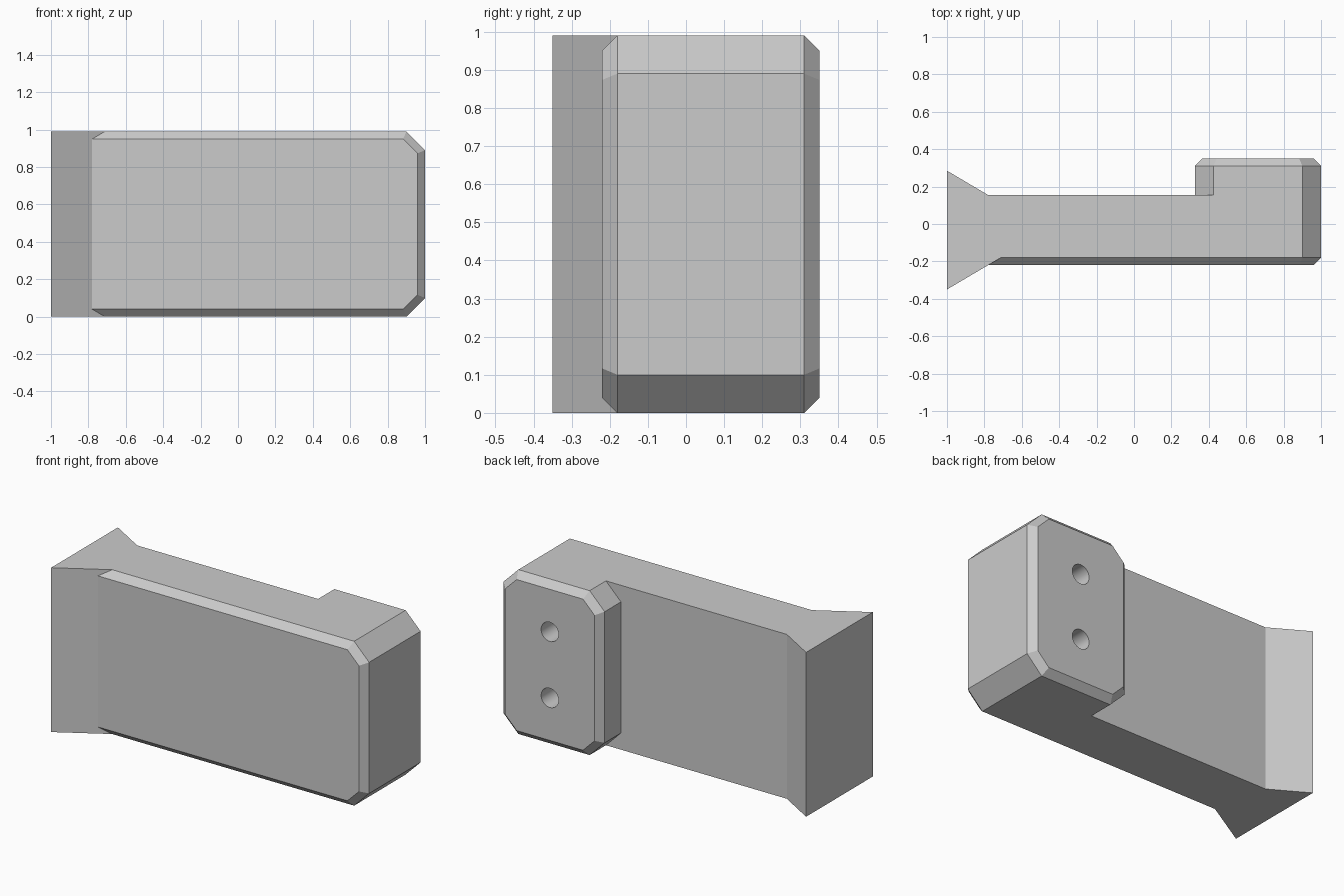
import bpy
import bmesh
import math

default = bpy.data.objects.get("Cube")
if default:
    bpy.data.objects.remove(default, do_unlink=True)

HEIGHT = 0.99
CORNER = 0.10   # clipped corners
RIM = 0.04      # bevel around the outer faces

grey = bpy.data.materials.new("plain_grey")
grey.use_nodes = True
grey.diffuse_color = (0.6, 0.6, 0.6, 1)
grey.node_tree.nodes["Principled BSDF"].inputs["Base Color"].default_value = (0.6, 0.6, 0.6, 1)


def loft(name, rings):
    """Solid through a list of matching closed rings, capped at both ends."""
    bm = bmesh.new()
    loops = [[bm.verts.new(p) for p in ring] for ring in rings]
    count = len(rings[0])
    for a, b in zip(loops, loops[1:]):
        for i in range(count):
            j = (i + 1) % count
            bm.faces.new((a[i], a[j], b[j], b[i]))
    bm.faces.new(loops[0])
    bm.faces.new(loops[-1])
    bmesh.ops.recalc_face_normals(bm, faces=bm.faces)
    mesh = bpy.data.meshes.new(name)
    bm.to_mesh(mesh)
    bm.free()
    mesh.materials.append(grey)
    obj = bpy.data.objects.new(name, mesh)
    bpy.context.collection.objects.link(obj)
    return obj


def plate_ring(left, right, y, inset, clip_left):
    """Upright outline with clipped corners, shrunk evenly by inset."""
    cut = CORNER - inset * (2 - math.sqrt(2))
    low, high, right = inset, HEIGHT - inset, right - inset
    ring = [(right - cut, y, low), (right, y, low + cut),
            (right, y, high - cut), (right - cut, y, high)]
    if clip_left:
        left += inset
        ring += [(left + cut, y, high), (left, y, high - cut),
                 (left, y, low + cut), (left + cut, y, low)]
    else:
        ring += [(left, y, high), (left, y, low)]
    return ring


def plate(name, left, right, y_inner, y_outer, clip_left):
    """Plate whose outer face has a bevelled rim."""
    shoulder = y_outer - math.copysign(RIM, y_outer - y_inner)
    return loft(name, [plate_ring(left, right, y_inner, 0, clip_left),
                       plate_ring(left, right, shoulder, 0, clip_left),
                       plate_ring(left, right, y_outer, RIM, clip_left)])


def combine(target, tool, operation):
    mod = target.modifiers.new(operation.lower(), 'BOOLEAN')
    mod.operation = operation
    mod.solver = 'EXACT'
    mod.object = tool
    bpy.context.view_layer.objects.active = target
    bpy.ops.object.modifier_apply(modifier=mod.name)
    bpy.data.objects.remove(tool, do_unlink=True)


# Long slab with a bevelled front
body = plate("block_body", -0.9, 1.0, 0.155, -0.22, False)

# Flared end
outline = [(-1, -0.35), (-0.712, -0.18), (-0.712, 0.155), (-0.78, 0.155), (-1, 0.285)]
flare = loft("flared_end", [[(x, y, z) for x, y in outline] for z in (0, HEIGHT)])
combine(body, flare, 'UNION')

# Raised pad on the back
pad = plate("back_pad", 0.325, 1.0, 0.05, 0.35, True)
combine(body, pad, 'UNION')

# Two blind screw holes in the pad
for z in (0.296, 0.694):
    angles = [2 * math.pi * i / 32 for i in range(32)]
    hole = loft("screw_hole", [[(0.6625 + 0.058 * math.cos(a), y, z + 0.058 * math.sin(a))
                                for a in angles] for y in (0.05, 0.45)])
    hole.hide_render = True
    combine(body, hole, 'DIFFERENCE')

# Merge leftover coplanar seams
bm = bmesh.new()
bm.from_mesh(body.data)
bmesh.ops.remove_doubles(bm, verts=bm.verts, dist=0.0005)
bmesh.ops.dissolve_limit(bm, angle_limit=math.radians(1), verts=bm.verts, edges=bm.edges)
bm.to_mesh(body.data)
bm.free()

# Smooth hole walls, crisp block edges
bpy.ops.object.select_all(action='DESELECT')
body.select_set(True)
bpy.context.view_layer.objects.active = body
bpy.ops.object.shade_smooth_by_angle(angle=math.radians(20))
